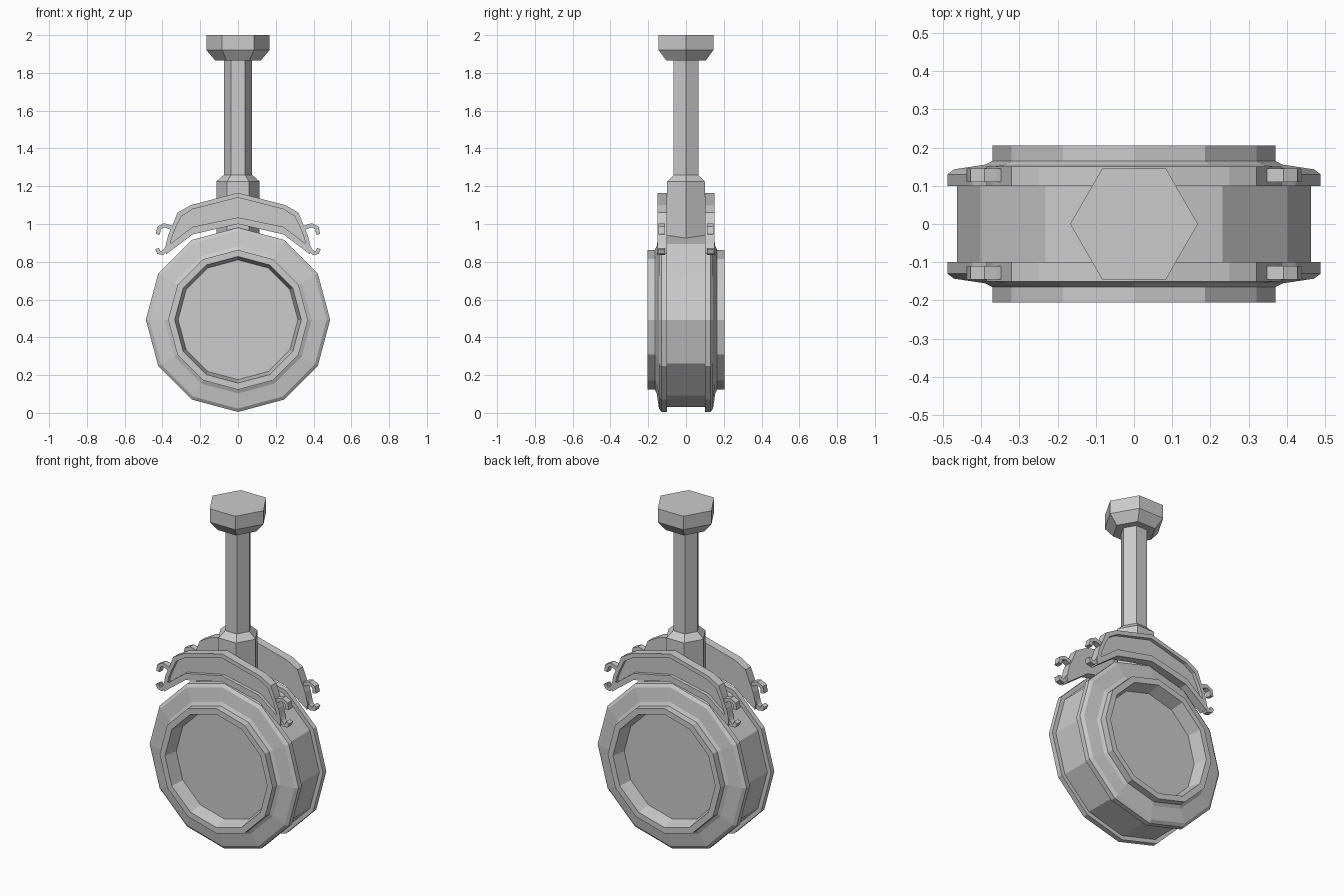
import bpy, bmesh, math

old = bpy.data.objects.get("Cube")
if old:
    bpy.data.objects.remove(old, do_unlink=True)

grey = bpy.data.materials.new("plain_grey")
grey.use_nodes = True
COLOUR = (0.6, 0.6, 0.6, 1)
grey.diffuse_color = COLOUR
grey.node_tree.nodes["Principled BSDF"].inputs["Base Color"].default_value = COLOUR


def finish(name, bm):
    bmesh.ops.recalc_face_normals(bm, faces=bm.faces)
    mesh = bpy.data.meshes.new(name)
    bm.to_mesh(mesh)
    bm.free()
    mesh.materials.append(grey)
    obj = bpy.data.objects.new(name, mesh)
    bpy.context.collection.objects.link(obj)
    return obj


def lathe(name, profile, sides, place):
    """Sweep (radius, position) pairs into a capped faceted solid."""
    bm = bmesh.new()
    rings = []
    for r, h in profile:
        angles = [2 * math.pi * k / sides for k in range(sides)]
        rings.append([bm.verts.new(place(r * math.cos(a), r * math.sin(a), h)) for a in angles])
    for a, b in zip(rings, rings[1:]):
        for k in range(sides):
            n = (k + 1) % sides
            bm.faces.new((a[k], a[n], b[n], b[k]))
    bm.faces.new(rings[0])
    bm.faces.new(rings[-1])
    return finish(name, bm)


def band(name, first, second, y0, y1, closed):
    """Solid strip between two matching x-z outlines, from depth y0 to y1."""
    bm = bmesh.new()
    layers = [[[bm.verts.new((x, y, z)) for x, z in line] for line in (first, second)]
              for y in (y0, y1)]
    (a, b), (c, d) = layers
    n = len(first)
    for i in range(n if closed else n - 1):
        j = (i + 1) % n
        for p, q in ((a, b), (c, d), (a, c), (b, d)):
            bm.faces.new((p[i], p[j], q[j], q[i]))
    if not closed:
        for i in (0, n - 1):
            bm.faces.new((a[i], b[i], d[i], c[i]))
    return finish(name, bm)


def flip(points):
    return [(-x, z) for x, z in points]


def stroke(path, width):
    """Two edges running either side of a path."""
    left, right = [], []
    for i, (x, z) in enumerate(path):
        px, pz = path[max(i - 1, 0)]
        qx, qz = path[min(i + 1, len(path) - 1)]
        length = math.hypot(qx - px, qz - pz)
        nx, nz = -(qz - pz) / length * width / 2, (qx - px) / length * width / 2
        left.append((x + nx, z + nz))
        right.append((x - nx, z - nz))
    return left, right


# Round case with a raised rim and a recessed dial on each side
half = [(0.463, 0.10), (0.488, 0.10), (0.488, 0.13), (0.47, 0.143), (0.39, 0.155),
        (0.37, 0.165), (0.37, 0.205), (0.335, 0.205), (0.317, 0.125)]
case = [(r, -y) for r, y in reversed(half)] + half
lathe("round_case", case, 12, lambda u, v, h: (u, h, 0.493 + v))

# Hexagonal hanging post: collar, rod and cap
post = [(0.115, 0.90), (0.115, 1.225), (0.075, 1.26), (0.075, 1.865),
        (0.12, 1.865), (0.167, 1.92), (0.167, 2.0)]
lathe("hanging_post", post, 6, lambda u, v, h: (u, v, h))

# Arched brackets with a raised border, front and back
outer = [(0, 1.165), (0.25, 1.10), (0.32, 1.06), (0.35, 0.985), (0.37, 0.94),
         (0.385, 0.875), (0.38, 0.84), (0.24, 0.945), (0, 1.0)]
inner = [(0, 1.14), (0.24, 1.078), (0.30, 1.04), (0.33, 0.98), (0.35, 0.93),
         (0.357, 0.90), (0.352, 0.90), (0.24, 0.985), (0, 1.035)]
loop_out = outer + flip(outer[-2:0:-1])
loop_in = inner + flip(inner[-2:0:-1])
upper_hook = [(0.34, 0.975), (0.365, 0.985), (0.39, 0.993), (0.418, 0.98), (0.424, 0.945)]
lower_hook = [(0.365, 0.90), (0.38, 0.865), (0.40, 0.846), (0.42, 0.85), (0.428, 0.87)]

for side, s in (("front", -1), ("back", 1)):
    band(side + "_bracket_border", loop_out, loop_in, s * 0.10, s * 0.15, True)
    top, bottom = inner[:5], [inner[8], inner[7], inner[6], inner[5], inner[5]]
    # Thin web filling the border
    bm = bmesh.new()
    web = [bm.verts.new((x, s * 0.10, z)) for x, z in loop_in]
    face = bm.faces.new(web)
    grown = bmesh.ops.extrude_face_region(bm, geom=[face], use_keep_orig=True)
    for v in grown["geom"]:
        if isinstance(v, bmesh.types.BMVert):
            v.co.y = s * 0.13
    finish(side + "_bracket_web", bm)
    # Curled hooks at both ends
    for hook, path in (("upper", upper_hook), ("lower", lower_hook)):
        for end, points in (("left", path), ("right", flip(path))):
            a, b = stroke(points, 0.022)
            band(f"{side}_{end}_{hook}_hook", a, b, s * 0.11, s * 0.145, False)
